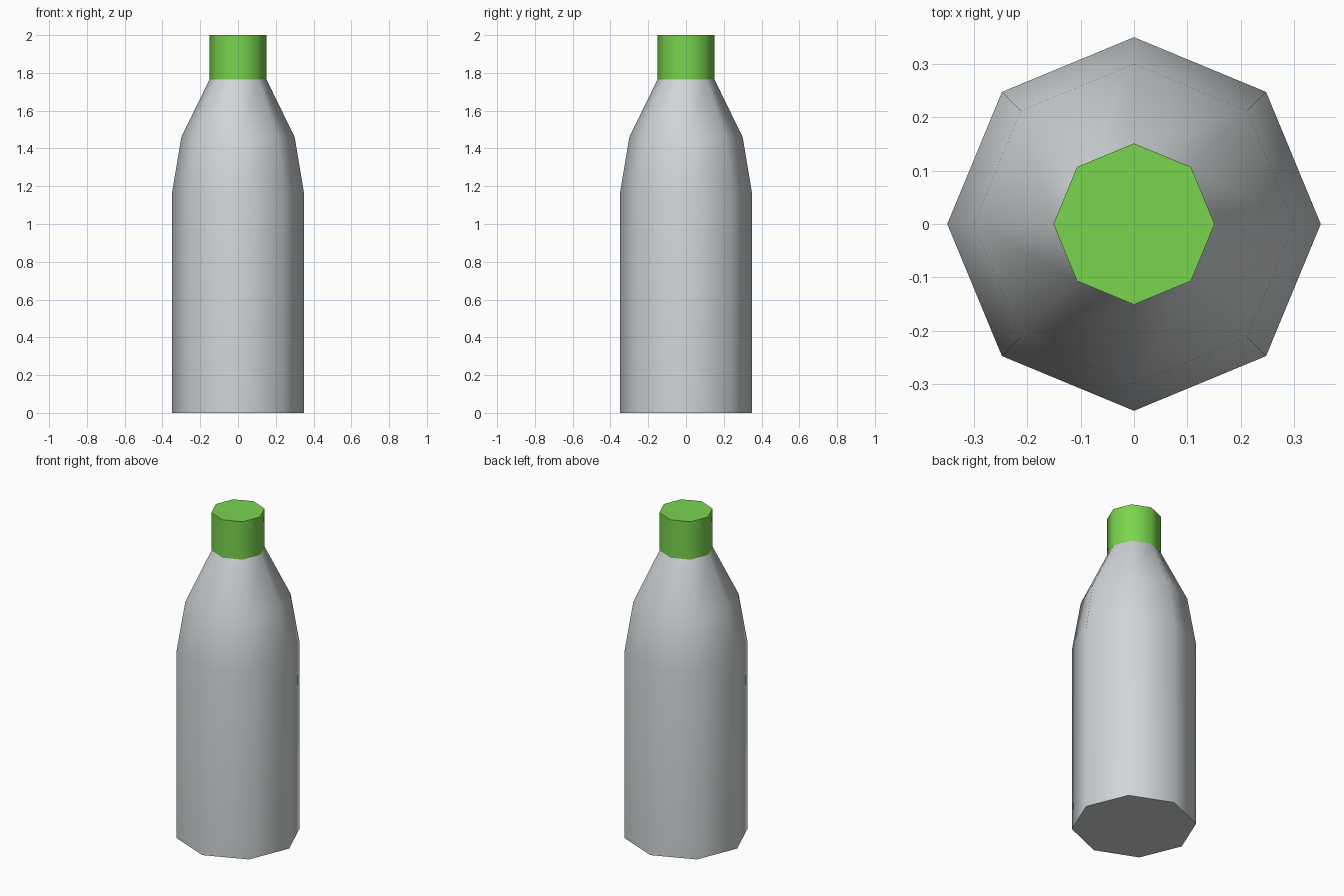
import bpy
import bmesh
import math

if "Cube" in bpy.data.objects:
    bpy.data.objects.remove(bpy.data.objects["Cube"])

SIDES = 8


def material(name, srgb):
    mat = bpy.data.materials.new(name)
    lin = [(c / 255 / 12.92) if c / 255 <= 0.04045 else ((c / 255 + 0.055) / 1.055) ** 2.4
           for c in srgb]
    mat.diffuse_color = (*lin, 1.0)
    mat.use_nodes = True
    mat.node_tree.nodes["Principled BSDF"].inputs["Base Color"].default_value = mat.diffuse_color
    return mat


def turned(name, profile, mat):
    """Octagonal solid of revolution from (radius, z) rings, capped at both ends."""
    bm = bmesh.new()
    rings = [[bm.verts.new((r * math.cos(2 * math.pi * i / SIDES),
                            r * math.sin(2 * math.pi * i / SIDES), z))
              for i in range(SIDES)] for r, z in profile]
    for low, high in zip(rings, rings[1:]):
        for i in range(SIDES):
            j = (i + 1) % SIDES
            bm.faces.new((low[i], low[j], high[j], high[i]))
    bm.faces.new(rings[0][::-1])
    bm.faces.new(rings[-1])
    mesh = bpy.data.meshes.new(name)
    bm.to_mesh(mesh)
    bm.free()
    mesh.materials.append(mat)
    obj = bpy.data.objects.new(name, mesh)
    bpy.context.collection.objects.link(obj)
    # Smooth sides, sharp end rims
    bpy.ops.object.select_all(action='DESELECT')
    obj.select_set(True)
    bpy.context.view_layer.objects.active = obj
    bpy.ops.object.shade_smooth_by_angle(angle=math.radians(50))
    return obj


grey = material("light_grey", (208, 213, 215))
green = material("cap_green", (122, 212, 77))

# Bottle body with tapering shoulder
turned("bottle_body", [(0.35, 0), (0.35, 1.16), (0.30, 1.46), (0.151, 1.765)], grey)
# Screw cap
turned("bottle_cap", [(0.151, 1.765), (0.151, 2.0)], green)
